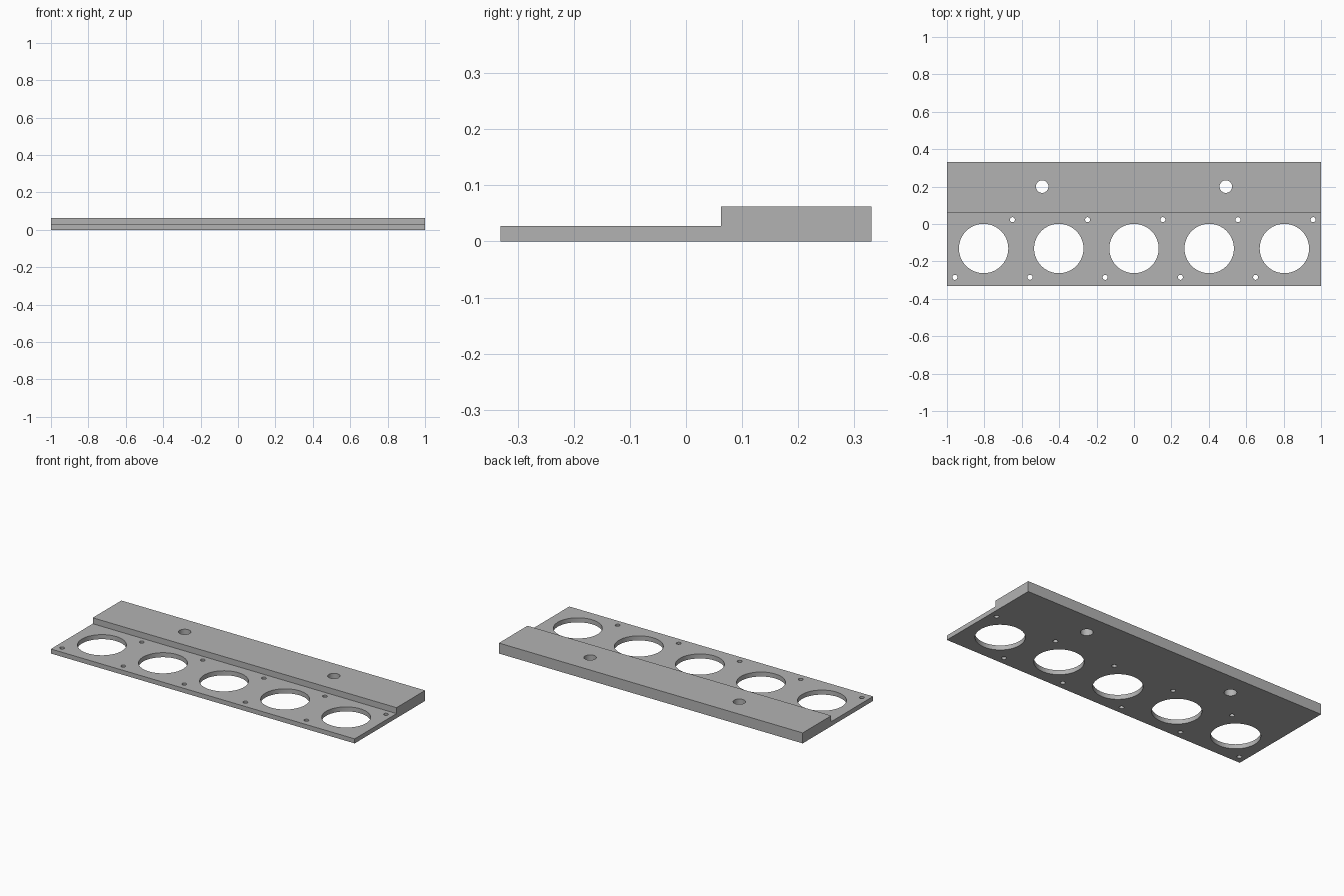
import bpy
import bmesh
from mathutils import Matrix

cube = bpy.data.objects.get("Cube")
if cube:
    bpy.data.objects.remove(cube, do_unlink=True)

HALF_Y, STEP_Y = 0.331, 0.0625
PLATE_Z, RAIL_Z = 0.027, 0.0625
PITCH, RING_Y = 0.402, -0.131
SCREW = 0.154


def new_object(name, bm):
    mesh = bpy.data.meshes.new(name)
    bmesh.ops.recalc_face_normals(bm, faces=bm.faces)
    bm.to_mesh(mesh)
    bm.free()
    obj = bpy.data.objects.new(name, mesh)
    bpy.context.collection.objects.link(obj)
    return obj


def add_drill(bm, x, y, radius, sides):
    bmesh.ops.create_cone(bm, cap_ends=True, segments=sides, radius1=radius,
                          radius2=radius, depth=0.4,
                          matrix=Matrix.Translation((x, y, 0)))


# Flat grey material
grey = bpy.data.materials.new("grey")
grey.use_nodes = True
colour = (0.45, 0.45, 0.45, 1)
grey.diffuse_color = colour
grey.node_tree.nodes["Principled BSDF"].inputs["Base Color"].default_value = colour

# Stepped plate: thin front strip and thick back rail, extruded along x
bm = bmesh.new()
profile = [(-HALF_Y, 0), (HALF_Y, 0), (HALF_Y, RAIL_Z),
           (STEP_Y, RAIL_Z), (STEP_Y, PLATE_Z), (-HALF_Y, PLATE_Z)]
end = bm.faces.new([bm.verts.new((-1, y, z)) for y, z in profile])
side = bmesh.ops.extrude_face_region(bm, geom=[end])
moved = [v for v in side["geom"] if isinstance(v, bmesh.types.BMVert)]
bmesh.ops.translate(bm, verts=moved, vec=(2, 0, 0))
plate = new_object("mounting_plate", bm)
plate.data.materials.append(grey)

# Drills: five large openings with two screw holes each, and two rail holes
bm = bmesh.new()
for i in range(-2, 3):
    x = i * PITCH
    add_drill(bm, x, RING_Y, 0.132, 64)
    for s in (-1, 1):
        add_drill(bm, x + s * SCREW, RING_Y + s * SCREW, 0.0135, 24)
for s in (-1, 1):
    add_drill(bm, s * 0.491, 0.2, 0.0335, 32)
drills = new_object("hole_cutters", bm)
drills.data.materials.append(grey)
drills.hide_render = True

# Cut the holes, then discard the drills
cut = plate.modifiers.new("holes", "BOOLEAN")
cut.operation = "DIFFERENCE"
cut.solver = "EXACT"
cut.object = drills
bpy.ops.object.select_all(action="DESELECT")
plate.select_set(True)
bpy.context.view_layer.objects.active = plate
bpy.ops.object.modifier_apply(modifier=cut.name)
bpy.data.objects.remove(drills, do_unlink=True)
bpy.ops.object.shade_smooth_by_angle()
